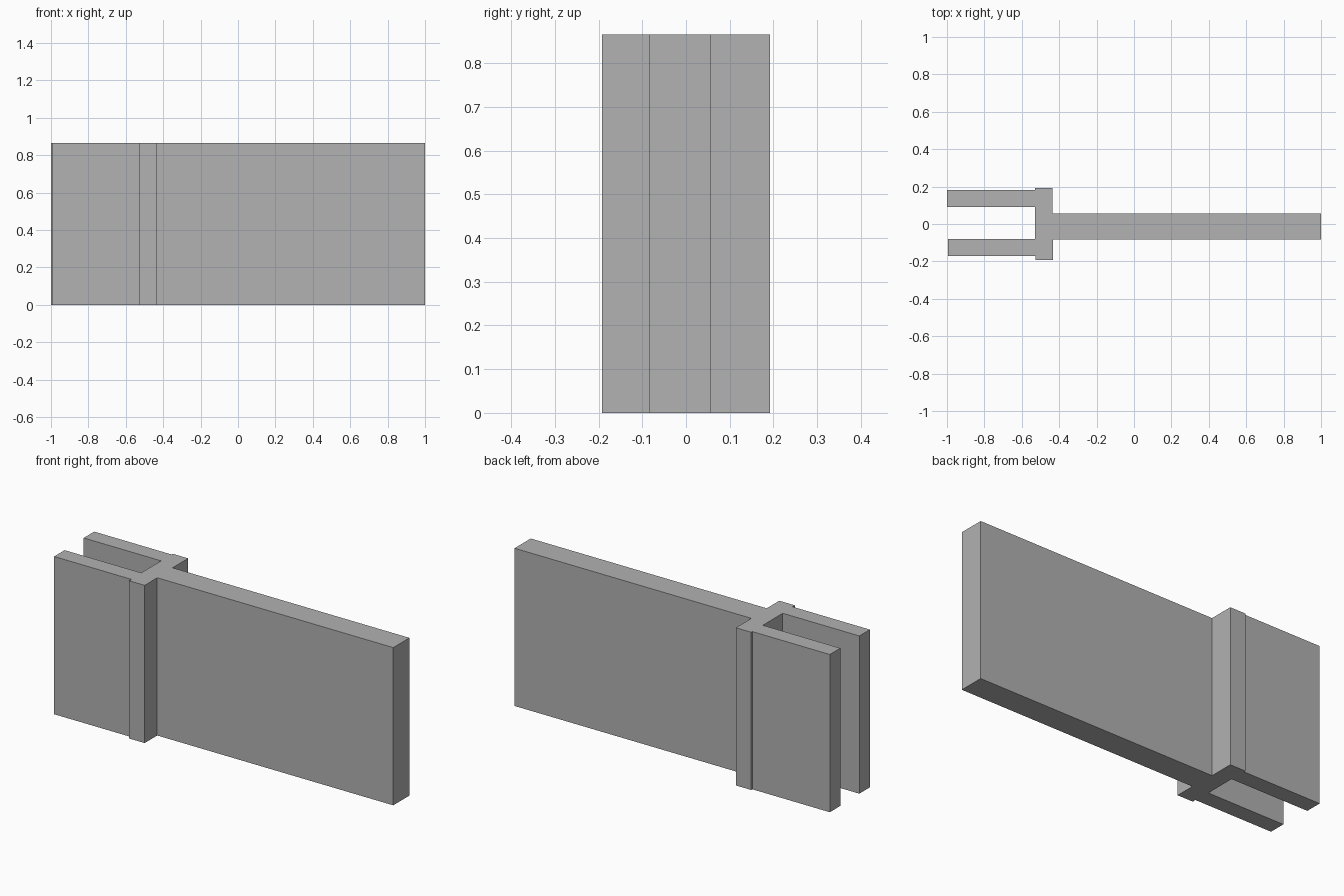
import bpy
import bmesh

HEIGHT = 0.865

cube = bpy.data.objects.get("Cube")
if cube:
    bpy.data.objects.remove(cube, do_unlink=True)

# Single plain grey
grey = bpy.data.materials.new("plain_grey")
grey.use_nodes = True
colour = (0.445, 0.445, 0.445, 1)
grey.diffuse_color = colour
grey.node_tree.nodes["Principled BSDF"].inputs["Base Color"].default_value = colour


def extrude_profile(name, outline, height):
    """Raise a flat counter-clockwise outline into a solid."""
    bm = bmesh.new()
    base = bm.faces.new([bm.verts.new((x, y, 0)) for x, y in outline])
    top = bmesh.ops.extrude_face_region(bm, geom=[base], use_keep_orig=True)
    verts = [v for v in top["geom"] if isinstance(v, bmesh.types.BMVert)]
    bmesh.ops.translate(bm, verts=verts, vec=(0, 0, height))
    bmesh.ops.recalc_face_normals(bm, faces=bm.faces)
    mesh = bpy.data.meshes.new(name)
    bm.to_mesh(mesh)
    bm.free()
    mesh.materials.append(grey)
    obj = bpy.data.objects.new(name, mesh)
    bpy.context.collection.objects.link(obj)
    return obj


# Plan outline: blade, stepped cross bar and two prongs
blade = [(-0.432, -0.083), (1, -0.083), (1, 0.057), (-0.437, 0.057)]
bar_back = [(-0.437, 0.192), (-0.53, 0.192)]
back_prong = [(-0.53, 0.182), (-1, 0.182), (-1, 0.091), (-0.53, 0.091)]
front_prong = [(-0.53, -0.081), (-0.995, -0.081), (-0.995, -0.172), (-0.526, -0.172)]
bar_front = [(-0.526, -0.192), (-0.432, -0.192)]

extrude_profile("forked_panel",
                blade + bar_back + back_prong + front_prong + bar_front, HEIGHT)
